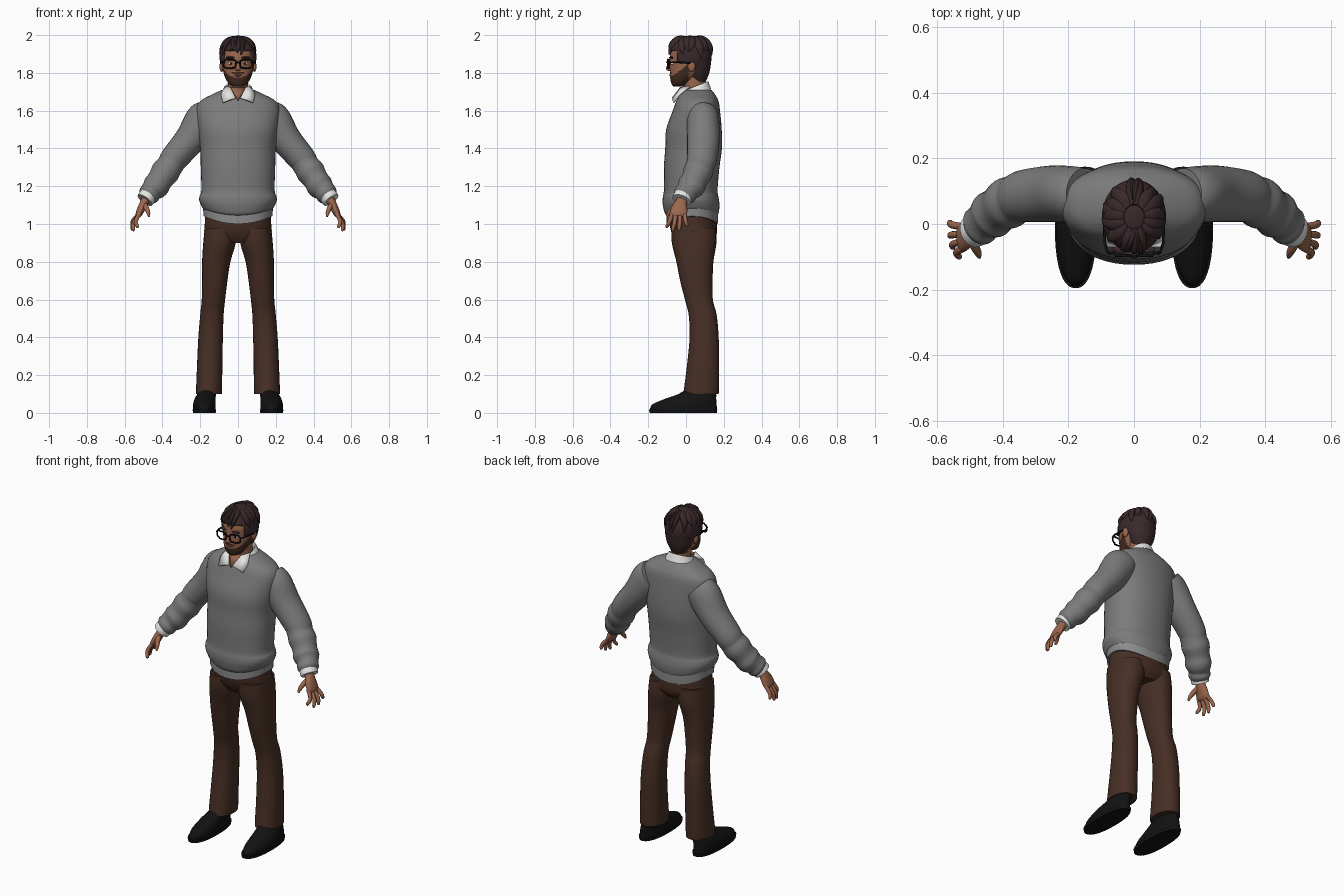
import bpy, bmesh, random
from math import sin, cos, pi, radians, copysign
from mathutils import Vector

random.seed(4)
if "Cube" in bpy.data.objects:
    bpy.data.objects.remove(bpy.data.objects["Cube"])


def material(name, r, g, b):
    m = bpy.data.materials.new(name)
    m.diffuse_color = (r, g, b, 1)
    m.use_nodes = True
    m.node_tree.nodes["Principled BSDF"].inputs["Base Color"].default_value = (r, g, b, 1)
    return m


WOOL = material("grey wool", .2, .2, .2)
TAIL = material("light grey cotton", .26, .26, .26)
WHITE = material("white cotton", .78, .78, .76)
TROUSER = material("brown cloth", .062, .028, .018)
SKIN = material("skin", .33, .135, .075)
LIP = material("lip", .24, .08, .055)
HAIR = material("dark brown hair", .042, .022, .024)
BEARD = material("brown beard", .055, .025, .015)
BLACK = material("black leather", .006, .006, .006)


def finish(name, bm, *mats):
    bmesh.ops.recalc_face_normals(bm, faces=bm.faces)
    me = bpy.data.meshes.new(name)
    bm.to_mesh(me)
    bm.free()
    ob = bpy.data.objects.new(name, me)
    bpy.context.collection.objects.link(ob)
    for m in mats:
        me.materials.append(m)
    bpy.ops.object.select_all(action='DESELECT')
    ob.select_set(True)
    bpy.context.view_layer.objects.active = ob
    bpy.ops.object.shade_smooth_by_angle(angle=radians(50))
    return ob


def smooth_path(rows, steps):
    """Catmull-Rom through rows of any width."""
    out = []
    for i in range(len(rows) - 1):
        p = [rows[max(0, min(len(rows) - 1, i + k))] for k in (-1, 0, 1, 2)]
        for s in range(steps):
            t = s / steps
            out.append([.5 * (2 * b + (c - a) * t + (2 * a - 5 * b + 4 * c - d) * t * t
                              + (3 * b - a - 3 * c + d) * t ** 3) for a, b, c, d in zip(*p)])
    return out + [list(rows[-1])]


def loft(name, rows, *mats, n=28, steps=5, power=2, flat=True, side=1, warp=None, paint=None):
    """Skin through rows of (x, y, z, radius a, radius b); rings are level, or follow the path."""
    rows = smooth_path(rows, steps)
    bm = bmesh.new()
    rings = []
    for i, (x, y, z, a, b) in enumerate(rows):
        u, v = Vector((1, 0, 0)), Vector((0, 1, 0))
        if not flat:
            t = (Vector(rows[min(i + 1, len(rows) - 1)][:3]) - Vector(rows[max(i - 1, 0)][:3])).normalized()
            u = (v - t * v.dot(t)).normalized()
            v = t.cross(u)
        ring = []
        for k in range(n):
            c, s = cos(2 * pi * k / n), sin(2 * pi * k / n)
            c, s = copysign(abs(c) ** (2 / power), c), copysign(abs(s) ** (2 / power), s)
            p = Vector((x, y, z)) + u * a * c + v * b * s
            if warp:
                p = warp(p)
            ring.append(bm.verts.new((p.x * side, p.y, p.z)))
        rings.append(ring)
    for r, q in zip(rings, rings[1:]):
        for k in range(n):
            bm.faces.new((r[k], r[(k + 1) % n], q[(k + 1) % n], q[k]))
    bm.faces.new(rings[0])
    bm.faces.new(rings[-1])
    if paint:
        for f in bm.faces:
            f.material_index = paint(f.calc_center_median())
    return finish(name, bm, *mats)


def ball(name, mat, pos, size, keep=None, seg=24):
    bm = bmesh.new()
    bmesh.ops.create_uvsphere(bm, u_segments=seg, v_segments=seg * 2 // 3, radius=1)
    for v in bm.verts:
        v.co = Vector(pos) + Vector([c * s for c, s in zip(v.co, size)])
    if keep:
        bmesh.ops.delete(bm, geom=[f for f in bm.faces if not keep(f.calc_center_median())], context='FACES')
    return finish(name, bm, mat)


def plate(name, mat, pts, thick, side=1):
    bm = bmesh.new()
    bm.faces.new([bm.verts.new((x * side, y, z)) for x, y, z in pts])
    ob = finish(name, bm, mat)
    mod = ob.modifiers.new("thickness", 'SOLIDIFY')
    mod.thickness, mod.offset = thick, 0
    return ob


def wire(name, mat, pts, r, closed=False):
    cu = bpy.data.curves.new(name, 'CURVE')
    cu.dimensions, cu.bevel_depth, cu.bevel_resolution = '3D', r, 2
    sp = cu.splines.new('POLY')
    sp.points.add(len(pts) - 1)
    for p, co in zip(sp.points, pts):
        p.co = (*co, 1)
    sp.use_cyclic_u = closed
    cu.materials.append(mat)
    ob = bpy.data.objects.new(name, cu)
    bpy.context.collection.objects.link(ob)
    bpy.ops.object.select_all(action='DESELECT')
    ob.select_set(True)
    bpy.context.view_layer.objects.active = ob
    bpy.ops.object.convert(target='MESH')


# Clothes on the trunk; hems sag in the middle
def sag(p):
    if p.z < 1.16:
        p.z -= .045 * max(0, 1 - (p.x / .2) ** 2) * (1.16 - p.z) / .1
    return p


loft("sweater_body", [(0, .03, 1.08, .17, .13), (0, .03, 1.09, .188, .143), (0, .027, 1.12, .204, .15),
                      (0, .025, 1.145, .204, .148), (0, .025, 1.18, .194, .142), (0, .03, 1.3, .197, .147),
                      (0, .04, 1.4, .2, .15), (0, .042, 1.5, .212, .147), (0, .055, 1.6, .222, .125),
                      (0, .06, 1.65, .2, .112), (0, .06, 1.685, .14, .094), (0, .06, 1.71, .085, .075)],
     WOOL, n=48, power=2.2, warp=sag)
loft("shirt_tail", [(0, .034, 1.05, .182, .136), (0, .034, 1.1, .185, .136), (0, .034, 1.13, .18, .13)],
     TAIL, n=48, power=2.2, warp=sag)
loft("trouser_hips", [(0, .045, .9, .1, .09), (0, .045, .94, .172, .116), (0, .038, 1, .176, .125),
                      (0, .036, 1.09, .17, .123)], TROUSER, n=40, power=2.2)

for side, word in ((1, "left"), (-1, "right")):
    # Leg and shoe
    loft(word + "_trouser_leg", [(.153, .08, .1, .066, .09), (.153, .081, .115, .069, .093),
                                 (.15, .09, .25, .067, .085), (.145, .096, .4, .065, .077),
                                 (.138, .088, .52, .062, .074), (.13, .068, .6, .062, .074),
                                 (.123, .055, .7, .067, .086), (.115, .047, .8, .075, .098),
                                 (.098, .043, .9, .086, .118), (.092, .04, .98, .084, .118)],
         TROUSER, power=2.2, side=side)
    loft(word + "_shoe_sole", [(.178, -.015, 0, .06, .178), (.178, -.015, .018, .063, .181)],
         BLACK, steps=1, side=side, n=40, power=2.3)
    loft(word + "_shoe", [(.178, -.013, .016, .059, .178), (.178, -.008, .045, .06, .17),
                          (.174, .025, .075, .055, .135), (.166, .06, .1, .05, .1), (.158, .08, .13, .047, .075)],
         BLACK, side=side, n=40)
    # Arm, with folds gathered in the forearm
    loft(word + "_sleeve", [(.15, .09, 1.58, .08, .085), (.185, .09, 1.545, .086, .098), (.255, .092, 1.445, .086, .082),
                            (.335, .085, 1.35, .08, .074), (.36, .075, 1.31, .075, .07), (.385, .063, 1.275, .079, .076),
                            (.412, .045, 1.235, .07, .067), (.435, .027, 1.2, .074, .07), (.458, .008, 1.175, .06, .058),
                            (.472, -.007, 1.155, .062, .057), (.485, -.017, 1.14, .048, .044)],
         WOOL, flat=False, side=side)
    loft(word + "_shirt_cuff", [(.465, -.005, 1.165, .05, .046), (.485, -.019, 1.137, .052, .048),
                                (.493, -.024, 1.126, .05, .046)], WHITE, flat=False, side=side, steps=2)
    loft(word + "_palm", [(.475, -.012, 1.15, .032, .026), (.495, -.025, 1.115, .031, .023),
                          (.51, -.034, 1.085, .042, .021), (.524, -.04, 1.055, .045, .018),
                          (.531, -.042, 1.04, .036, .012)], SKIN, flat=False, side=side)
    for finger, y0, tip in (("index", -.073, (.533, -.1, .98)), ("middle", -.052, (.553, -.07, .962)),
                            ("ring", -.03, (.56, -.036, .966)), ("little", -.009, (.561, .004, .988))):
        x, y, z = tip
        loft(f"{word}_{finger}_finger", [(.518, y0, 1.06, .011, .011), ((.53 + x) / 2 + .01, (y0 + y) / 2, (1.05 + z) / 2, .011, .011),
                                         (x, y, z + .008, .009, .009), (x, y, z, .004, .004)],
             SKIN, n=10, steps=3, flat=False, side=side)
    loft(word + "_thumb", [(.497, -.04, 1.105, .016, .016), (.485, -.07, 1.085, .014, .014),
                           (.475, -.09, 1.06, .011, .011), (.472, -.102, 1.04, .005, .005)],
         SKIN, n=10, steps=3, flat=False, side=side)
    # Collar point, ear, eye, brow and spectacle side
    plate(word + "_collar_point", WHITE, [(.068, .02, 1.728), (.09, -.035, 1.685), (.08, -.066, 1.643),
                                          (.012, -.07, 1.668), (.04, -.028, 1.722)], .009, side)
    ball(word + "_ear", SKIN, (.086 * side, .03, 1.835), (.012, .02, .03), seg=16)
    ball(word + "_eye", WHITE, (.036 * side, -.07, 1.85), (.015, .011, .008), seg=12)
    ball(word + "_iris", BLACK, (.036 * side, -.079, 1.85), (.006, .004, .006), seg=12)
    ball(word + "_eyebrow", HAIR, (.04 * side, -.078, 1.881), (.025, .012, .006), seg=12)
    rim = []
    for k in range(32):
        c, s = cos(k * pi / 16), sin(k * pi / 16)
        rim.append((side * (.044 + copysign(abs(c) ** .65, c) * .033), -.096 + .008 * (c > .3),
                    1.848 + copysign(abs(s) ** .65, s) * .023))
    wire(word + "_spectacle_rim", BLACK, rim, .0045, True)
    wire(word + "_spectacle_arm", BLACK, [(side * .079, -.09, 1.857), (side * .089, -.06, 1.857),
                                          (side * .092, .03, 1.85)], .004)
wire("spectacle_bridge", BLACK, [(-.012, -.097, 1.853), (0, -.102, 1.857), (.012, -.097, 1.853)], .004)

# Neck and collar
loft("neck", [(0, .055, 1.62, .06, .06), (0, .047, 1.7, .053, .058), (0, .04, 1.81, .053, .06)], SKIN)
plate("open_neck", SKIN, [(-.04, -.02, 1.72), (0, -.07, 1.655), (.04, -.02, 1.72)], .008)


def tilt(p):
    p.z += (p.y - .05) * .4
    return p


loft("collar_band", [(0, .052, 1.68, .09, .082), (0, .05, 1.7, .082, .077), (0, .05, 1.724, .069, .069),
                     (0, .05, 1.728, .062, .064), (0, .05, 1.7, .056, .06)], WHITE, warp=tilt)


# Head, with the beard painted over the jaw and upper lip
def beard(c):
    jaw = c.y < .015 and c.z < 1.777 + max(0, c.y + .08) * .75
    moustache = abs(c.x) < .034 and c.y < -.05 and 1.794 < c.z < 1.806
    return int(jaw or moustache)


loft("head", [(0, -.042, 1.727, .026, .024), (0, -.034, 1.742, .049, .043), (0, -.015, 1.775, .068, .069),
              (0, .008, 1.81, .079, .094), (0, .018, 1.85, .085, .104), (0, .02, 1.9, .087, .104),
              (0, .02, 1.95, .07, .085), (0, .02, 1.985, .03, .04)], SKIN, BEARD, n=56, steps=7, paint=beard)
loft("nose", [(0, -.078, 1.868, .008, .008), (0, -.086, 1.845, .009, .011), (0, -.091, 1.825, .014, .015),
              (0, -.088, 1.814, .014, .012), (0, -.084, 1.81, .006, .005)], SKIN, n=16)
ball("lips", LIP, (0, -.08, 1.787), (.021, .009, .006), seg=16)


# Hair: a cap cut along the hairline, the nape, and swept locks
def hairline(c):
    return c.z > (1.917 if c.y < -.045 else 1.855 if c.y < .035 else 1.785)


cap = ball("hair_cap", HAIR, (0, .022, 1.885), (.098, .114, .112), hairline, 48)
mod = cap.modifiers.new("thickness", 'SOLIDIFY')
mod.thickness, mod.offset = .012, -1
loft("hair_nape", [(0, .066, 1.752, .045, .038), (0, .064, 1.77, .055, .048), (0, .06, 1.81, .074, .066),
                   (0, .05, 1.86, .088, .083)], HAIR)


def lock(name, az, drop, sweep, width):
    rows = []
    for t, w in ((0, .5), (.3, 1), (.65, .9), (1, .12)):
        el, a = radians(72 + (drop - 72) * t), radians(az + sweep * t)
        lift = .965 + .035 * t
        rows.append((.098 * lift * cos(el) * sin(a), .022 - .114 * lift * cos(el) * cos(a),
                     1.885 + .112 * lift * sin(el), width * w, .011 * w + .002))
    loft(name, rows, HAIR, n=10, steps=4, flat=False)


for i in range(9):
    lock(f"fringe_lock_{i}", -88 + i * 20, random.uniform(3, 19), random.uniform(-28, 22), .022)
for i in range(11):
    lock(f"crown_lock_{i}", 100 + i * 16, random.uniform(-12, 22), random.uniform(-18, 18), .024)
